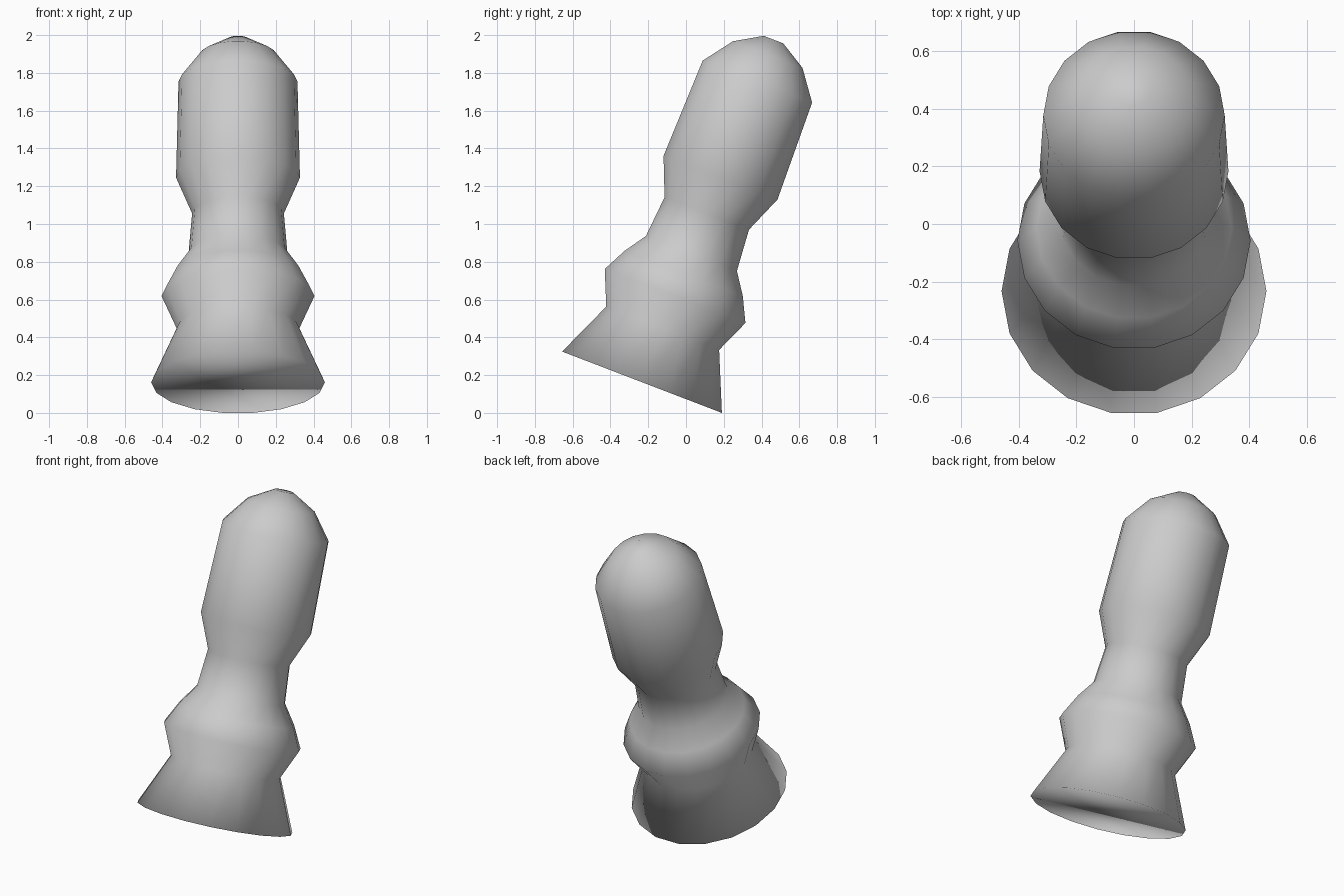
import bpy
import bmesh
import math
from mathutils import Matrix

cube = bpy.data.objects.get("Cube")
if cube:
    bpy.data.objects.remove(cube, do_unlink=True)

# Plain grey finish
grey = bpy.data.materials.new("plain_grey")
grey.use_nodes = True
colour = (0.6, 0.6, 0.6, 1.0)
grey.diffuse_color = colour
grey.node_tree.nodes["Principled BSDF"].inputs["Base Color"].default_value = colour

# Turned profile as (radius, distance along the axis)
SIDES = 18
PROFILE = [
    (0.46, 0.0),      # flared foot
    (0.325, 0.306),   # waist above the foot
    (0.405, 0.489),   # collar
    (0.34, 0.617),
    (0.262, 0.73),    # neck
    (0.243, 0.957),
    (0.328, 1.16),    # grip
    (0.315, 1.705),
    (0.2, 1.858),     # domed end
    (0.056, 1.943),
]

bm = bmesh.new()
rings = []
for radius, height in PROFILE:
    ring = []
    for i in range(SIDES):
        a = 2 * math.pi * (i + 0.5) / SIDES - math.pi / 2
        ring.append(bm.verts.new((radius * math.cos(a), radius * math.sin(a), height)))
    rings.append(ring)

# Walls between rings, then closed ends
for low, high in zip(rings, rings[1:]):
    for i in range(SIDES):
        j = (i + 1) % SIDES
        bm.faces.new((low[i], low[j], high[j], high[i]))
bm.faces.new(list(reversed(rings[0])))
bm.faces.new(rings[-1])

# Lean the whole piece backwards and rest its rim on the ground
lean = Matrix.Rotation(math.radians(-21), 4, 'X')
bmesh.ops.transform(bm, matrix=Matrix.Translation((0, -0.233, 0.165)) @ lean, verts=bm.verts)
drop = min(v.co.z for v in bm.verts)
bmesh.ops.translate(bm, vec=(0, 0, -drop), verts=bm.verts)
for face in bm.faces:
    face.smooth = True

mesh = bpy.data.meshes.new("turned_handle")
bm.to_mesh(mesh)
bm.free()
mesh.materials.append(grey)
handle = bpy.data.objects.new("turned_handle", mesh)
bpy.context.collection.objects.link(handle)
